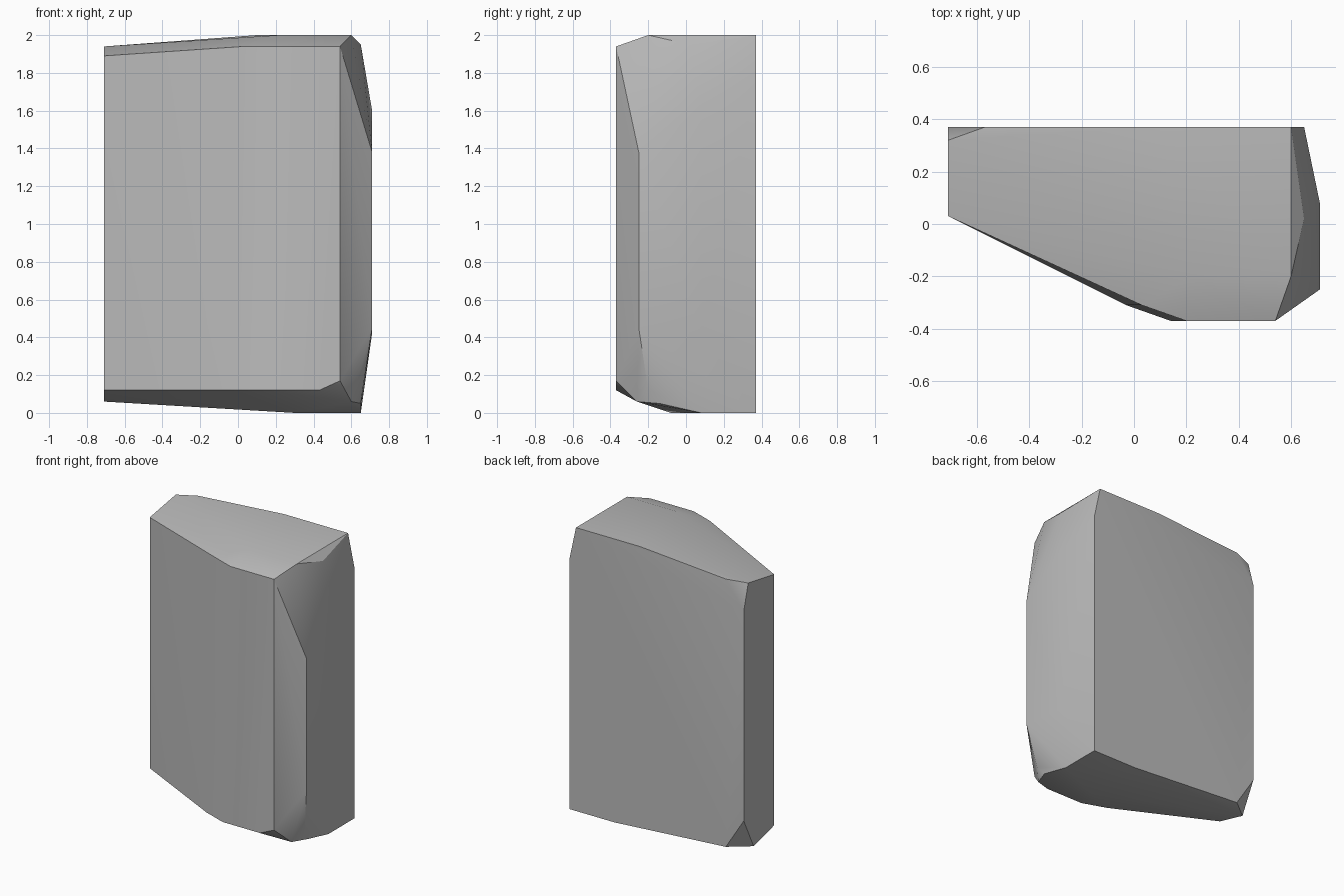
import bpy
import bmesh
import math

# Remove the default object only
default = bpy.data.objects.get("Cube")
if default:
    bpy.data.objects.remove(default, do_unlink=True)


def make_material(name, value):
    material = bpy.data.materials.new(name)
    material.use_nodes = True
    colour = (value, value, value, 1.0)
    material.diffuse_color = colour
    shader = next(n for n in material.node_tree.nodes if n.type == 'BSDF_PRINCIPLED')
    shader.inputs["Base Color"].default_value = colour
    shader.inputs["Roughness"].default_value = 0.8
    return material


def upright(x, y, low, high):
    """Two corners, one above the other."""
    return [(x, y, low), (x, y, high)]


BACK, FRONT, NARROW, WIDE = 0.37, -0.37, -0.71, 0.71
corners = []

# Narrow end
corners += upright(NARROW, 0.03, 0.12, 1.89)
corners += upright(NARROW, BACK, 0.28, 1.76)
corners += [(NARROW, 0.32, 1.94), (NARROW, 0.26, 0.06)]

# Broad front face
corners += [(-0.03, -0.31, 0.12), (0.03, -0.31, 1.94)]
corners += [(0.14, FRONT, 0.12), (0.2, FRONT, 1.94)]
corners += upright(0.54, FRONT, 0.17, 1.94)
corners += [(0.43, FRONT, 0.12)]

# Wide end, with worn corners
corners += upright(WIDE, -0.25, 0.45, 1.38)
corners += upright(WIDE, 0.08, 0.42, 1.6)
corners += [(0.65, 0.02, 1.95), (0.65, -0.14, 0.05)]
corners += [(0.66, -0.2, 0.12), (0.6, -0.26, 0.06)]

# Back edges
corners += upright(0.65, BACK, 0, 1.77)
corners += upright(-0.57, BACK, 0.06, 1.95)

# Flat parts of the top and the foot
corners += [(0.1, BACK, 2), (0.6, BACK, 2), (0.6, -0.2, 2), (0.22, -0.2, 2)]
corners += [(0.3, BACK, 0), (0.3, -0.08, 0), (0.65, 0.08, 0)]

# Wrap the corners in a solid and merge its flat facets
bm = bmesh.new()
for corner in corners:
    bm.verts.new(corner)
hull = bmesh.ops.convex_hull(bm, input=bm.verts)
loose = [v for v in bm.verts if not v.link_faces]
bmesh.ops.delete(bm, geom=loose, context='VERTS')
bmesh.ops.dissolve_limit(bm, angle_limit=math.radians(1),
                         verts=bm.verts, edges=bm.edges)
bmesh.ops.recalc_face_normals(bm, faces=bm.faces)

mesh = bpy.data.meshes.new("stone_block")
bm.to_mesh(mesh)
bm.free()
stone = bpy.data.objects.new("stone_block", mesh)
bpy.context.collection.objects.link(stone)
mesh.materials.append(make_material("grey stone", 0.5))

# Soft shading over the shallow facets
bpy.context.view_layer.objects.active = stone
stone.select_set(True)
bpy.ops.object.shade_smooth_by_angle(angle=math.radians(30))
